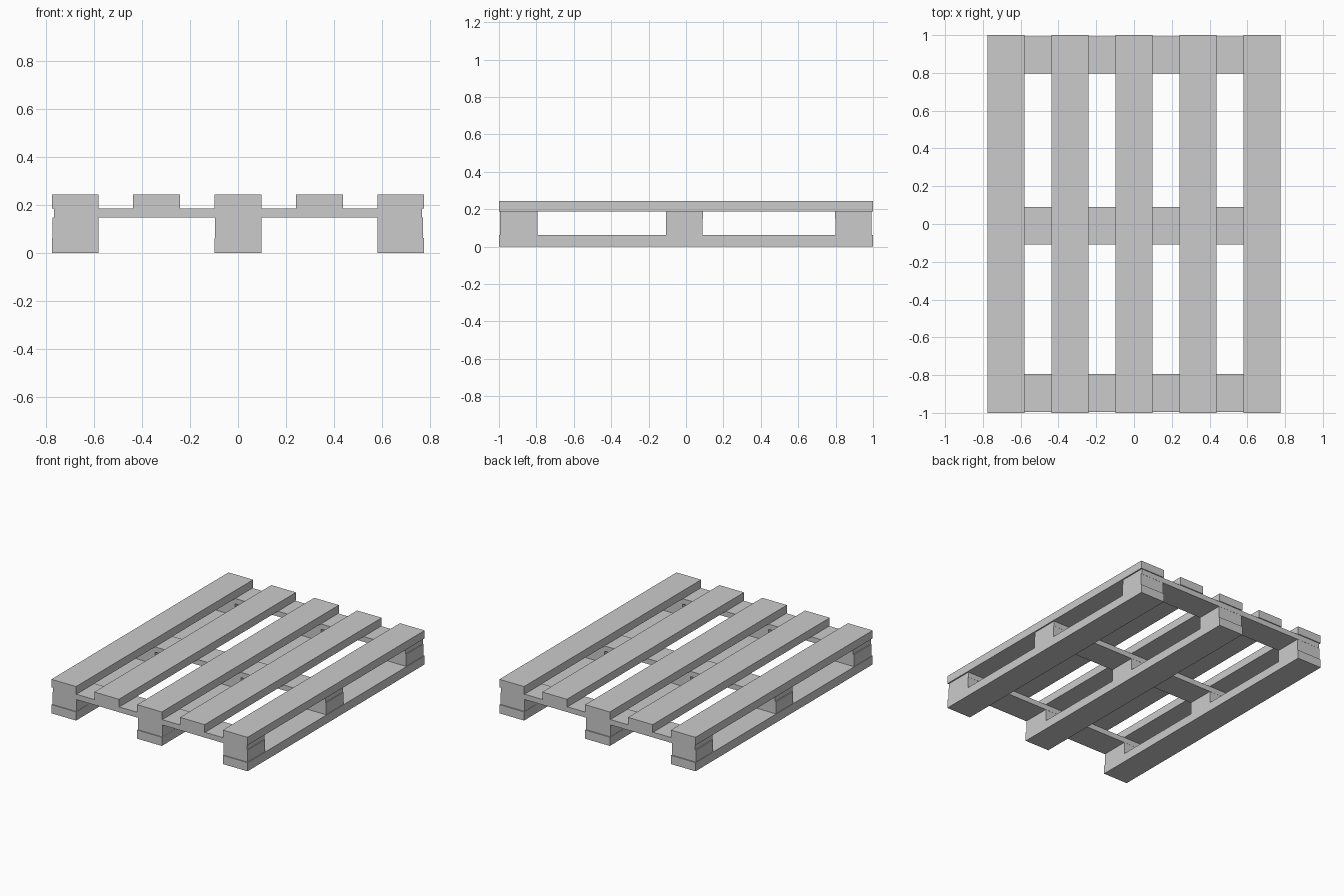
import bpy

if "Cube" in bpy.data.objects:
    bpy.data.objects.remove(bpy.data.objects["Cube"])


def board(name, x, y, z):
    """Box spanning the given (min, max) ranges."""
    bpy.ops.mesh.primitive_cube_add(size=1, location=[sum(r) / 2 for r in (x, y, z)])
    ob = bpy.context.object
    ob.name = name
    ob.scale = [r[1] - r[0] for r in (x, y, z)]
    bpy.ops.object.transform_apply(location=False, rotation=False, scale=True)
    return ob


W = 0.0975                               # half width of the long planks
ROWS = {"front": (-0.995, -0.793), "middle": (-0.108, 0.09), "back": (0.797, 0.993)}
COLUMNS = {"left": (-0.773, -0.582), "centre": (-0.096, 0.097), "right": (0.582, 0.771)}

# Top deck planks
for i in range(5):
    cx = (i - 2) * 0.339
    board(f"top_plank_{i + 1}", (cx - W, cx + W), (-1, 1), (0.186, 0.243))

# Bottom runners
for side, cx in zip(COLUMNS, (-0.678, 0, 0.678)):
    board(f"bottom_runner_{side}", (cx - W, cx + W), (-1, 1), (0, 0.062))

# Cross boards and spacer blocks
for row, y in ROWS.items():
    board(f"cross_board_{row}", (-0.766, 0.766), y, (0.148, 0.186))
    for side, x in COLUMNS.items():
        board(f"spacer_block_{row}_{side}", x, (y[0] + 0.001, y[1] - 0.001), (0.062, 0.148))
